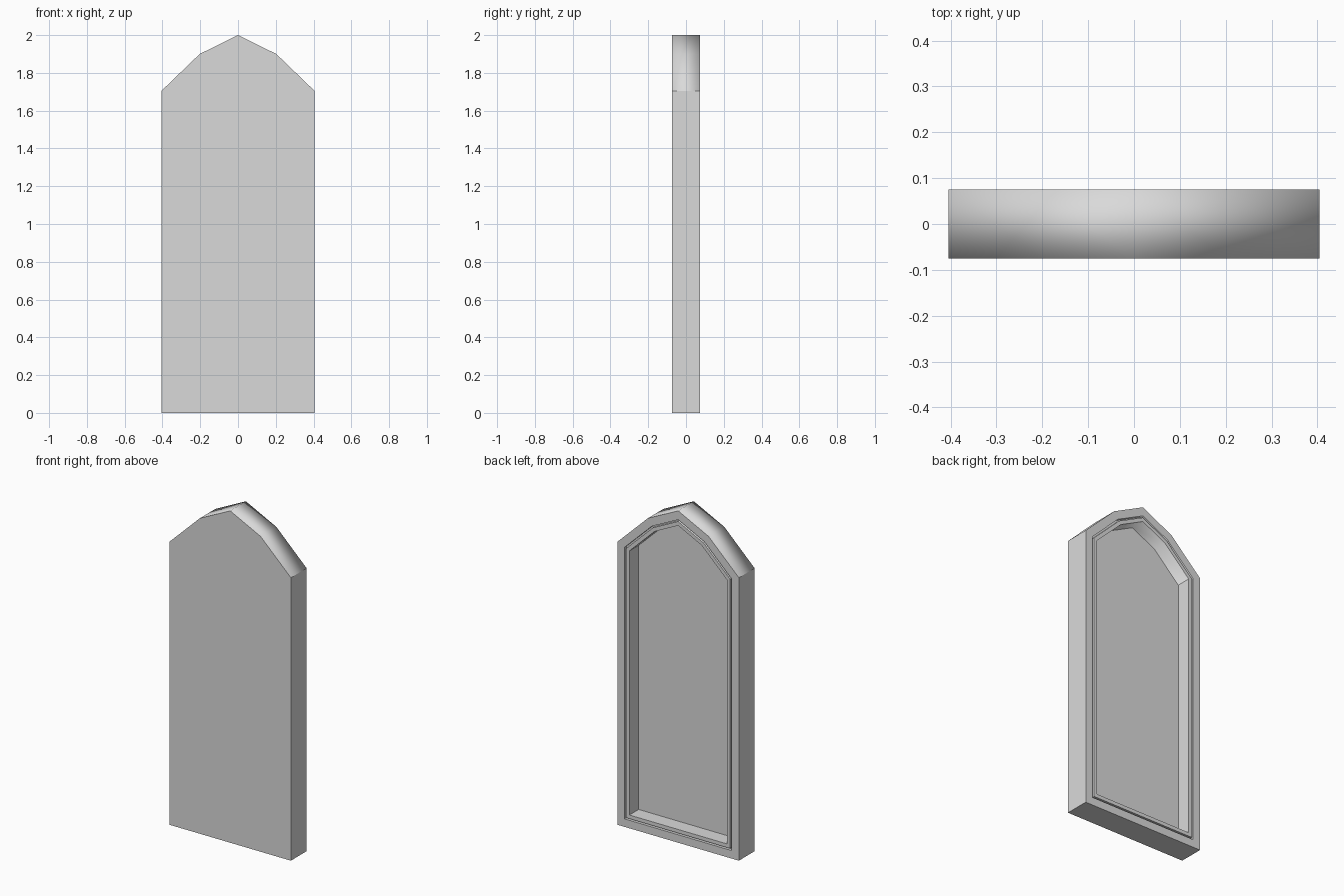
import bpy
import bmesh
from mathutils import Vector

cube = bpy.data.objects.get("Cube")
if cube:
    bpy.data.objects.remove(cube, do_unlink=True)

# Plain grey material
grey = bpy.data.materials.new("plain_grey")
grey.use_nodes = True
colour = (0.7, 0.7, 0.7, 1.0)
grey.diffuse_color = colour
grey.node_tree.nodes["Principled BSDF"].inputs["Base Color"].default_value = colour

# Pointed-arch outline, right half mirrored to the left
half_depth = 0.075
half = [(0.405, 0.0), (0.405, 1.705), (0.203, 1.9)]
outline = half + [(0.0, 2.0)] + [(-x, z) for x, z in reversed(half)]

# Solid slab extruded from the front to the back
bm = bmesh.new()
front = bm.faces.new([bm.verts.new((x, -half_depth, z)) for x, z in outline])
ext = bmesh.ops.extrude_face_region(bm, geom=[front], use_keep_orig=True)
back = next(g for g in ext["geom"] if isinstance(g, bmesh.types.BMFace))
bmesh.ops.translate(bm, verts=back.verts[:], vec=(0, 2 * half_depth, 0))
bmesh.ops.recalc_face_normals(bm, faces=bm.faces[:])


def step(thickness, depth):
    """Inset the back face, then raise or sink it."""
    bmesh.ops.inset_individual(bm, faces=[back], thickness=thickness,
                               depth=depth, use_even_offset=True)


# Outer rim, narrow groove, inner moulding, deep recessed panel
step(0.048, 0.0)
step(0.0, -0.02)
step(0.01, 0.0)
step(0.0, 0.02)
step(0.022, 0.0)
step(0.0, -0.088)

mesh = bpy.data.meshes.new("arched_panel")
bm.to_mesh(mesh)
bm.free()
mesh.materials.append(grey)
panel = bpy.data.objects.new("arched_panel", mesh)
bpy.context.collection.objects.link(panel)

# Soft shading on the sloping arch faces, flat everywhere else
for poly in mesh.polygons:
    poly.use_smooth = True
vertex_normals = [v.normal.copy() for v in mesh.vertices]
loop_normals = [Vector((0, 0, 1))] * len(mesh.loops)
for poly in mesh.polygons:
    sloping = abs(poly.normal.x) > 0.1 and abs(poly.normal.z) > 0.1
    for i in poly.loop_indices:
        vert = mesh.loops[i].vertex_index
        loop_normals[i] = vertex_normals[vert] if sloping else poly.normal.copy()
mesh.normals_split_custom_set(loop_normals)
